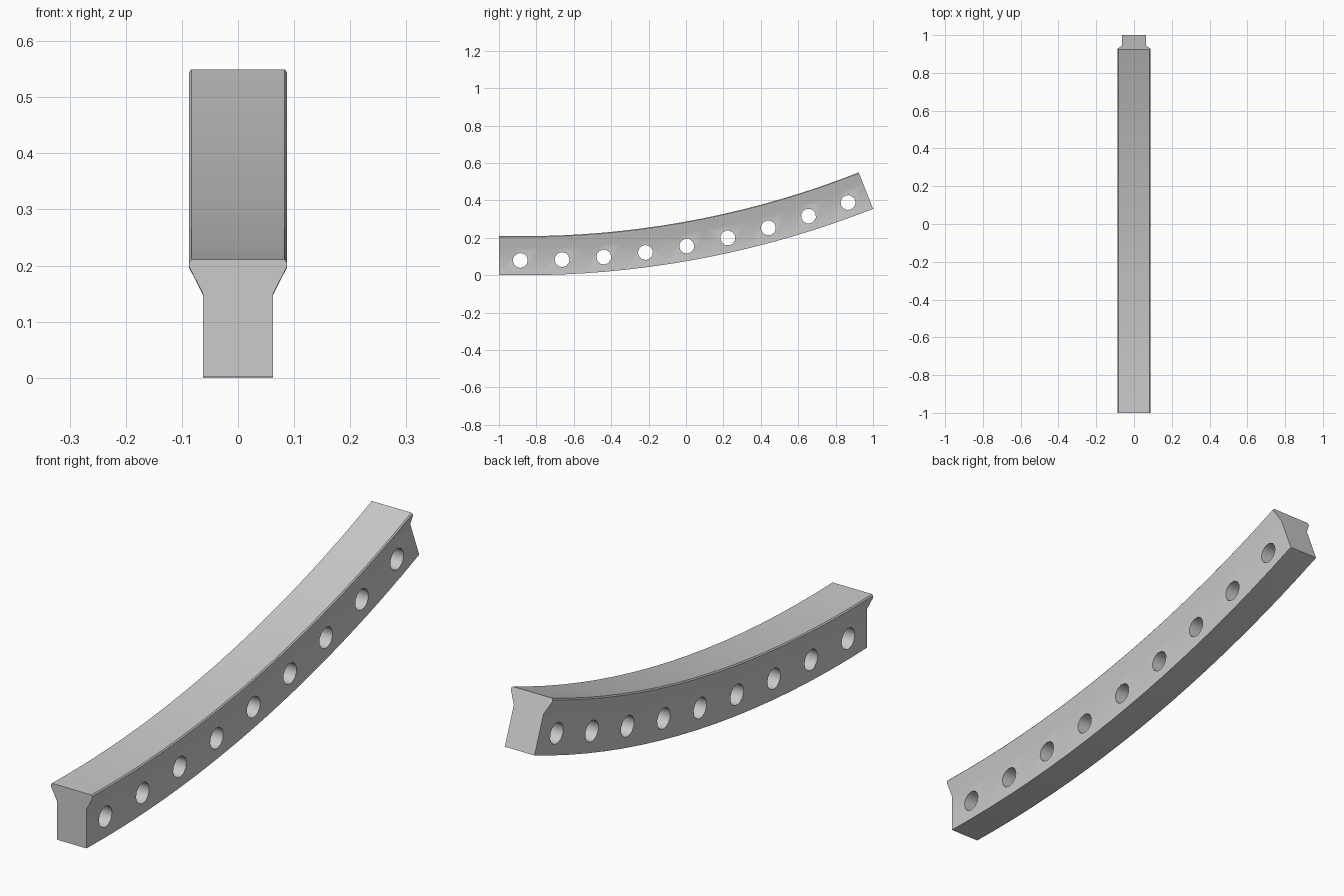
import bpy, bmesh, math
from mathutils import Matrix

if "Cube" in bpy.data.objects:
    bpy.data.objects.remove(bpy.data.objects["Cube"])

R, Y0 = 5.1, -0.87                      # arc of the underside
A0, A1 = math.asin((-1 - Y0) / R), math.asin((1 - Y0) / R)
SEGMENTS, HOLES = 18, 9


def arc_point(a, h):
    """Point at height h above the underside, at arc angle a."""
    return Y0 + (R - h) * math.sin(a), R - (R - h) * math.cos(a)


def make_object(name, bm):
    bmesh.ops.recalc_face_normals(bm, faces=bm.faces[:])
    mesh = bpy.data.meshes.new(name)
    bm.to_mesh(mesh)
    bm.free()
    obj = bpy.data.objects.new(name, mesh)
    bpy.context.collection.objects.link(obj)
    return obj


# Beam: flared cross-section swept along the arc
half = [(0.0625, 0), (0.0625, 0.148), (0.087, 0.196), (0.087, 0.204), (0.083, 0.209)]
section = half + [(-x, h) for x, h in reversed(half)]
bm = bmesh.new()
rings = []
for i in range(SEGMENTS + 1):
    a = A0 + (A1 - A0) * i / SEGMENTS
    ring = []
    for x, h in section:
        y, z = arc_point(a, h)
        ring.append(bm.verts.new((x, -1 if i == 0 else y, z)))
    rings.append(ring)
n = len(section)
for r0, r1 in zip(rings, rings[1:]):
    for j in range(n):
        k = (j + 1) % n
        bm.faces.new((r0[j], r0[k], r1[k], r1[j]))
bm.faces.new(rings[0])
bm.faces.new(rings[-1])
beam = make_object("curved_beam", bm)

# Row of round through-holes
bm = bmesh.new()
for i in range(HOLES):
    a = A0 + (A1 - A0) * (i + 0.5) / HOLES
    y, z = arc_point(a, 0.079)
    turn = Matrix.Translation((0, y, z)) @ Matrix.Rotation(a, 4, 'X') @ Matrix.Rotation(math.pi / 2, 4, 'Y')
    bmesh.ops.create_cone(bm, cap_ends=True, segments=12, radius1=0.04,
                          radius2=0.04, depth=0.3, matrix=turn)
cutter = make_object("hole_cutter", bm)
cutter.hide_render = True

cut = beam.modifiers.new("holes", 'BOOLEAN')
cut.operation = 'DIFFERENCE'
cut.solver = 'EXACT'
cut.object = cutter
bpy.context.view_layer.objects.active = beam
beam.select_set(True)
bpy.ops.object.modifier_apply(modifier=cut.name)
bpy.data.objects.remove(cutter)

bpy.ops.object.shade_smooth_by_angle(angle=math.radians(31))
